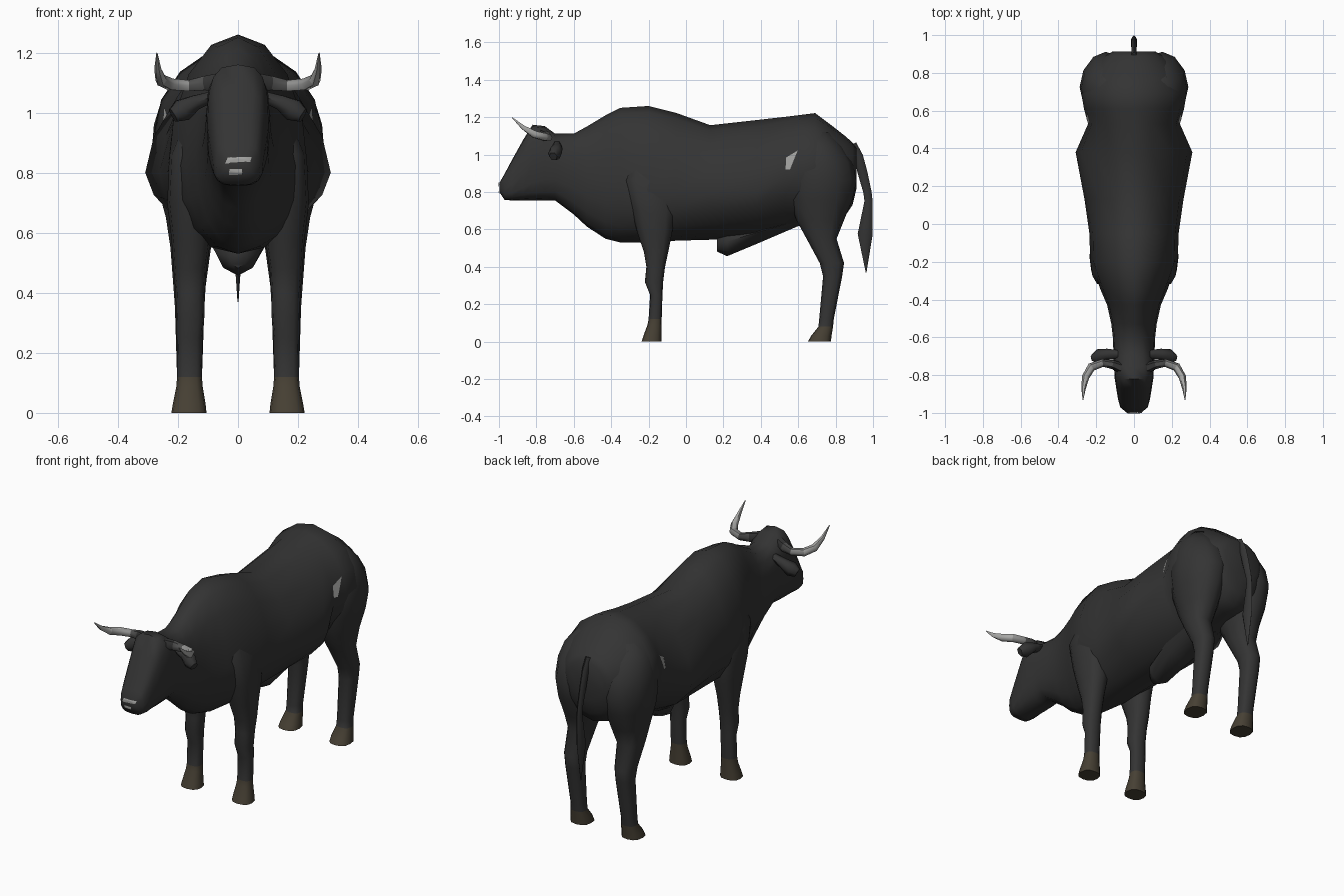
import bpy, bmesh, math
from mathutils import Vector
from mathutils.bvhtree import BVHTree


def mat(name, r, g, b):
    m = bpy.data.materials.new(name)
    m.diffuse_color = (r, g, b, 1)
    return m


HIDE = mat("black hide", 0.034, 0.034, 0.034)
HOOF = mat("brown hoof", 0.062, 0.051, 0.034)
ROOT = mat("dark horn root", 0.075, 0.075, 0.074)
HORN = mat("grey horn", 0.27, 0.27, 0.265)
TIP = mat("pale horn tip", 0.40, 0.40, 0.39)
PATCH = mat("light grey patch", 0.36, 0.36, 0.35)


def spow(v, e):
    return math.copysign(abs(v) ** e, v)


def finish(name, bm, mats, rule=None, mirror=False, angle=60):
    bmesh.ops.recalc_face_normals(bm, faces=bm.faces)
    me = bpy.data.meshes.new(name)
    if rule:
        for f in bm.faces:
            f.material_index = rule(f.calc_center_median())
    bm.to_mesh(me)
    bm.free()
    for m in mats:
        me.materials.append(m)
    ob = bpy.data.objects.new(name, me)
    bpy.context.collection.objects.link(ob)
    bpy.ops.object.select_all(action='DESELECT')
    ob.select_set(True)
    bpy.context.view_layer.objects.active = ob
    bpy.ops.object.shade_smooth_by_angle(angle=math.radians(angle))
    if mirror:
        ob.modifiers.new("mirror", 'MIRROR').use_axis[0] = True
    return ob


def loft(name, rings, mats=(HIDE,), rule=None, mirror=False, angle=60):
    bm = bmesh.new()
    vs = [[bm.verts.new(p) for p in r] for r in rings]
    n = len(vs[0])
    for a, b in zip(vs, vs[1:]):
        for i in range(n):
            j = (i + 1) % n
            bm.faces.new((a[i], a[j], b[j], b[i]))
    bm.faces.new(vs[0])
    bm.faces.new(vs[-1])
    return finish(name, bm, mats, rule, mirror, angle)


def body_ring(y, w, zt, zm, zb, e=0.95, n=16):
    # e below 1 gives a boxy section, above 1 a diamond
    out = []
    for k in range(n):
        a = 2 * math.pi * k / n
        s = spow(math.sin(a), e)
        out.append((w * spow(math.cos(a), e), y, zm + s * ((zt - zm) if s > 0 else (zm - zb))))
    return out


def leg_ring(z, x0, x1, y0, y1, e=0.8, n=12):
    return [((x0 + x1) / 2 + (x1 - x0) / 2 * spow(math.cos(a), e),
             (y0 + y1) / 2 + (y1 - y0) / 2 * spow(math.sin(a), e), z)
            for a in (2 * math.pi * k / n for k in range(n))]


def tube_rings(path, ref, n=6):
    # each path entry: point, radius along the side axis, radius along the other axis
    pts = [Vector(p[0]) for p in path]
    rings = []
    for i, (_, ra, rb) in enumerate(path):
        d = (pts[min(i + 1, len(pts) - 1)] - pts[max(i - 1, 0)]).normalized()
        u = d.cross(Vector(ref)).normalized()
        v = u.cross(d)
        rings.append([pts[i] + u * ra * math.cos(t) + v * rb * math.sin(t)
                      for t in (2 * math.pi * k / n for k in range(n))])
    return rings


# head, neck and trunk: y, half width, top, widest height, bottom, roundness
body = loft("body", [body_ring(*r) for r in (
    (-0.998, 0.040, 0.848, 0.825, 0.800, 0.7),
    (-0.970, 0.073, 0.897, 0.820, 0.758, 0.65),
    (-0.930, 0.084, 0.972, 0.840, 0.755, 0.65),
    (-0.870, 0.094, 1.080, 0.900, 0.755, 0.65),
    (-0.820, 0.102, 1.160, 0.960, 0.755, 0.65),
    (-0.755, 0.106, 1.152, 0.980, 0.755, 0.70),
    (-0.700, 0.108, 1.112, 0.960, 0.755, 0.80),
    (-0.600, 0.112, 1.112, 0.920, 0.680, 0.90),
    (-0.530, 0.120, 1.150, 0.880, 0.615, 1.0),
    (-0.430, 0.142, 1.210, 0.850, 0.550, 1.0),
    (-0.350, 0.176, 1.250, 0.830, 0.530, 1.0),
    (-0.200, 0.232, 1.260, 0.810, 0.530, 1.0),
    (-0.050, 0.236, 1.222, 0.800, 0.540, 1.0),
    (0.130, 0.262, 1.157, 0.800, 0.545, 1.1),
    (0.380, 0.309, 1.185, 0.800, 0.560, 1.22),
    (0.530, 0.243, 1.202, 0.880, 0.600, 1.05),
    (0.610, 0.265, 1.212, 0.930, 0.620, 1.05),
    (0.690, 0.278, 1.222, 0.940, 0.640, 1.05),
    (0.780, 0.245, 1.155, 0.930, 0.650, 1.0),
    (0.850, 0.195, 1.100, 0.930, 0.670, 1.0),
    (0.890, 0.155, 1.065, 0.930, 0.730, 1.0),
    (0.912, 0.115, 1.035, 0.940, 0.820, 0.95))])


def hoof_rule(c):
    return 1 if c.z < (0.11 if c.y < 0 else 0.08) else 0


# front legs: z, inner x, outer x, front y, back y
loft("front_legs", [leg_ring(*r) for r in (
    (1.02, 0.08, 0.160, -0.28, -0.14),
    (0.86, 0.08, 0.228, -0.33, -0.07),
    (0.70, 0.08, 0.236, -0.29, -0.055),
    (0.58, 0.09, 0.222, -0.260, -0.075),
    (0.48, 0.105, 0.215, -0.225, -0.095),
    (0.40, 0.110, 0.208, -0.212, -0.112),
    (0.32, 0.112, 0.206, -0.220, -0.122),
    (0.25, 0.118, 0.204, -0.192, -0.126),
    (0.12, 0.120, 0.203, -0.200, -0.130),
    (0.09, 0.118, 0.205, -0.206, -0.131),
    (0.03, 0.108, 0.217, -0.228, -0.131),
    (0.00, 0.105, 0.222, -0.238, -0.131))], (HIDE, HOOF), hoof_rule, True)

# haunches and hind legs
haunch = loft("hind_legs", [leg_ring(*r) for r in (
    (1.12, 0.04, 0.190, 0.62, 0.77, 1.0),
    (1.04, 0.02, 0.255, 0.575, 0.840, 1.05),
    (0.96, 0.01, 0.280, 0.545, 0.890, 1.08),
    (0.86, 0.01, 0.288, 0.538, 0.912, 1.08),
    (0.76, 0.03, 0.270, 0.552, 0.890, 1.0),
    (0.65, 0.060, 0.240, 0.590, 0.845, 0.9),
    (0.55, 0.090, 0.225, 0.645, 0.805),
    (0.42, 0.108, 0.215, 0.715, 0.845),
    (0.35, 0.112, 0.210, 0.733, 0.835),
    (0.12, 0.120, 0.203, 0.712, 0.790),
    (0.08, 0.118, 0.205, 0.708, 0.786),
    (0.03, 0.108, 0.217, 0.668, 0.778),
    (0.00, 0.105, 0.222, 0.652, 0.775))], (HIDE, HOOF), hoof_rule, True)

# belly sheath
loft("sheath", [body_ring(*r, e=1.2, n=8) for r in (
    (0.165, 0.030, 0.560, 0.520, 0.482),
    (0.220, 0.075, 0.610, 0.535, 0.457),
    (0.400, 0.110, 0.640, 0.590, 0.532),
    (0.610, 0.090, 0.680, 0.650, 0.622))])

# tail with a flat tuft
loft("tail", tube_rings((
    ((0, 0.890, 1.055), 0.022, 0.016),
    ((0, 0.922, 0.990), 0.025, 0.016),
    ((0, 0.945, 0.900), 0.026, 0.015),
    ((0, 0.970, 0.800), 0.022, 0.013),
    ((0, 0.976, 0.750), 0.022, 0.013),
    ((0, 0.958, 0.575), 0.040, 0.018),
    ((0, 0.963, 0.370), 0.002, 0.002)), (1, 0, 0)))

# horns: dark root, grey shaft, pale tip
loft("horns", tube_rings((
    ((0.06, -0.765, 1.100), 0.030, 0.036),
    ((0.11, -0.745, 1.098), 0.024, 0.027),
    ((0.165, -0.735, 1.090), 0.021, 0.021),
    ((0.225, -0.757, 1.094), 0.023, 0.022),
    ((0.256, -0.810, 1.108), 0.020, 0.021),
    ((0.267, -0.870, 1.145), 0.012, 0.013),
    ((0.270, -0.930, 1.198), 0.002, 0.002)), (0, 0, 1)), (HIDE, ROOT, HORN, TIP),
    lambda c: 0 if c.x < 0.11 else 1 if c.x < 0.16 else 2 if c.x < 0.23 else 3, True)

# ears
loft("ears", tube_rings((
    ((0.08, -0.690, 1.055), 0.022, 0.020),
    ((0.14, -0.690, 1.034), 0.030, 0.028),
    ((0.185, -0.700, 1.008), 0.038, 0.042),
    ((0.216, -0.710, 0.990), 0.022, 0.026)), (0, 0, 1)), mirror=True)


def tree(objs):
    verts, polys = [], []
    for o in objs:
        k = len(verts)
        verts += [v.co.copy() for v in o.data.vertices]
        polys += [[i + k for i in p.vertices] for p in o.data.polygons]
    return BVHTree.FromPolygons(verts, polys)


SKIN = tree((body, haunch))


def decal(name, corners, direction, mirror=False, n=6):
    # thin patch laid on the skin, cast along the given direction
    d = Vector(direction)
    c = [Vector(p) for p in corners]
    bm = bmesh.new()
    grid = []
    for i in range(n + 1):
        row = []
        for j in range(n + 1):
            p = c[0].lerp(c[1], i / n).lerp(c[3].lerp(c[2], i / n), j / n)
            hit = SKIN.ray_cast(p, d)[0]
            row.append(bm.verts.new((hit or p) - d * 0.005))
        grid.append(row)
    for i in range(n):
        for j in range(n):
            bm.faces.new((grid[i][j], grid[i + 1][j], grid[i + 1][j + 1], grid[i][j + 1]))
    ob = finish(name, bm, (PATCH,), mirror=mirror)
    # make the patch face away from the skin
    if ob.data.polygons[0].normal.dot(d) > 0:
        ob.data.flip_normals()


# pale flank patch and muzzle marks
decal("flank_patch", ((1, 0.532, 0.92), (1, 0.556, 0.92), (1, 0.597, 1.022), (1, 0.536, 0.985)),
      (-1, 0, 0), True)
decal("nose_mark", ((-0.045, -2, 0.830), (0.042, -2, 0.836), (0.045, -2, 0.852), (-0.035, -2, 0.852)),
      (0, 1, 0))
decal("lip_mark", ((-0.03, -2, 0.793), (0.015, -2, 0.793), (0.015, -2, 0.813), (-0.03, -2, 0.813)),
      (0, 1, 0))
